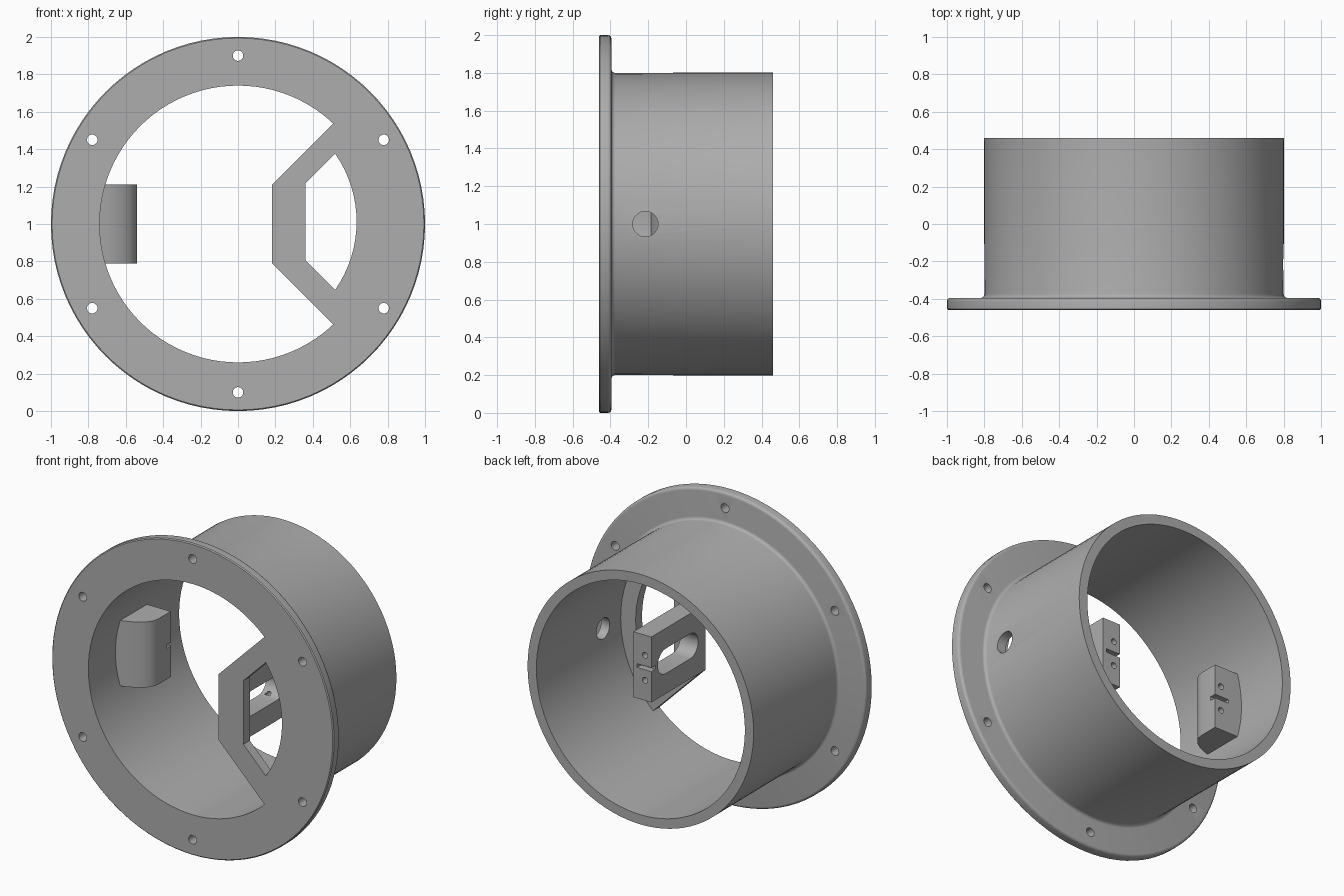
import bpy, bmesh
from math import sin, cos, pi, radians, asin, acos

cube = bpy.data.objects.get("Cube")
if cube:
    bpy.data.objects.remove(cube, do_unlink=True)

GREY = (0.42, 0.42, 0.42, 1)
mat = bpy.data.materials.new("plain grey")
mat.use_nodes = True
mat.diffuse_color = GREY
mat.node_tree.nodes["Principled BSDF"].inputs["Base Color"].default_value = GREY

FRONT, BACK, SHELF = -0.46, 0.46, -0.395   # flange front, tube end, flange back
MID = 1.0                                  # height of the tube axis
POST_BACK = 0.09


def finish(name, bm):
    bmesh.ops.recalc_face_normals(bm, faces=bm.faces)
    mesh = bpy.data.meshes.new(name)
    bm.to_mesh(mesh)
    bm.free()
    obj = bpy.data.objects.new(name, mesh)
    bpy.context.collection.objects.link(obj)
    mesh.materials.append(mat)
    return obj


def prism(name, pts, axis, a, b):
    """Extrude a 2D outline along one axis from a to b."""
    place = {"x": lambda p, d: (d, p[0], p[1]),
             "y": lambda p, d: (p[0], d, p[1]),
             "z": lambda p, d: (p[0], p[1], d)}[axis]
    bm = bmesh.new()
    low, high = ([bm.verts.new(place(p, d)) for p in pts] for d in (a, b))
    bm.faces.new(low)
    bm.faces.new(high)
    for i in range(len(pts)):
        j = (i + 1) % len(pts)
        bm.faces.new((low[i], low[j], high[j], high[i]))
    return finish(name, bm)


def arc(cx, cy, r, start, end, n):
    return [(cx + r * cos(start + (end - start) * i / n),
             cy + r * sin(start + (end - start) * i / n)) for i in range(n + 1)]


def circle(cx, cy, r, n=24):
    return arc(cx, cy, r, 0, 2 * pi, n)[:-1]


def rect(x0, x1, y0, y1):
    return [(x0, y0), (x1, y0), (x1, y1), (x0, y1)]


def cut(obj, cutters):
    bpy.context.view_layer.objects.active = obj
    for c in cutters:
        mod = obj.modifiers.new("cut", "BOOLEAN")
        mod.operation, mod.solver, mod.object = "DIFFERENCE", "EXACT", c
        bpy.ops.object.modifier_apply(modifier=mod.name)
        bpy.data.objects.remove(c, do_unlink=True)


def lathe(name, profile, n=96):
    """Spin a closed (radius, y) profile around the tube axis."""
    bm = bmesh.new()
    rings = [[bm.verts.new((r * cos(2 * pi * k / n), y, MID + r * sin(2 * pi * k / n)))
              for r, y in profile] for k in range(n)]
    for k in range(n):
        p, q = rings[k], rings[(k + 1) % n]
        for i in range(len(profile)):
            j = (i + 1) % len(profile)
            bm.faces.new((p[i], p[j], q[j], q[i]))
    return finish(name, bm)


# Flange and tube: rounded back rim and a small fillet at the joint
rim = arc(0.982, SHELF - 0.018, 0.018, 0, pi / 2, 4)
fillet = arc(0.82, SHELF + 0.02, 0.02, 1.5 * pi, pi, 4)
housing = lathe("flanged_tube",
                [(0.74, FRONT), (0.994, FRONT), (1.0, FRONT + 0.006)] + rim + fillet
                + [(0.802, BACK), (0.74, BACK)])
bolts = [prism("cutter", circle(0.9 * cos(a), MID + 0.9 * sin(a), 0.028), "y", -0.6, -0.3)
         for a in [radians(30 + 60 * k) for k in range(6)]]
cut(housing, bolts + [prism("cutter", circle(-0.215, MID, 0.067, 32), "x", 0.6, 0.9)])


def angled_outline(x, half, r, z, n):
    """Upright edge, two 45 degree edges, closed by an arc of radius r."""
    b = x + half
    t = (-b + (b * b - 2 * (x * x + half * half - r * r)) ** 0.5) / 2
    end = asin((half + t) / r)
    return [(x, z + half), (x, z - half)] + arc(0, z, r, -end, end, n)


# Angled bridge plate with its window
bridge = prism("bridge_plate", angled_outline(0.183, 0.21, 0.742, MID, 24), "y", FRONT, SHELF)
cut(bridge, [prism("cutter", angled_outline(0.36, 0.204, 0.634, MID + 0.012, 16), "y", -0.6, -0.3)])


def mount_cutters(edge, side):
    """Two screw holes and a groove in the rear face, measured from its inner edge."""
    hole_x = edge + side * 0.045
    x0, x1 = sorted((edge - side * 0.02, edge + side * 0.1))
    holes = [prism("cutter", circle(hole_x, MID + s * 0.08, 0.019, 16), "y", POST_BACK - 0.12, 0.2)
             for s in (-1, 1)]
    return holes + [prism("cutter", rect(x0, x1, MID - 0.012, MID + 0.012), "y",
                          POST_BACK - 0.04, 0.2)]


# Slotted post behind the bridge plate
post = prism("slotted_post", rect(0.183, 0.31, MID - 0.21, MID + 0.21), "z", 0, 1)
bpy.data.objects.remove(post, do_unlink=True)
post = prism("slotted_post", rect(FRONT, POST_BACK, MID - 0.21, MID + 0.21), "x", 0.183, 0.31)
slot = arc(-0.055, MID, 0.08, -pi / 2, pi / 2, 12) + arc(-0.305, MID, 0.08, pi / 2, 1.5 * pi, 12)
cut(post, [prism("cutter", slot, "x", 0.1, 0.4)] + mount_cutters(0.183, 1))

# Rounded pad on the opposite wall
pad = prism("wall_pad",
            [(-0.76, -0.19), (-0.7, -0.178), (-0.66, -0.165), (-0.62, -0.146), (-0.585, -0.122),
             (-0.56, -0.095), (-0.545, -0.065), (-0.54, -0.03), (-0.54, POST_BACK),
             (-0.76, POST_BACK)], "z", MID - 0.21, MID + 0.21)
cut(pad, mount_cutters(-0.54, -1))

# Smooth curved walls, keep edges crisp
for obj in (housing, bridge, post, pad):
    bpy.ops.object.select_all(action="DESELECT")
    obj.select_set(True)
    bpy.context.view_layer.objects.active = obj
    bpy.ops.object.shade_smooth_by_angle(angle=radians(32))
